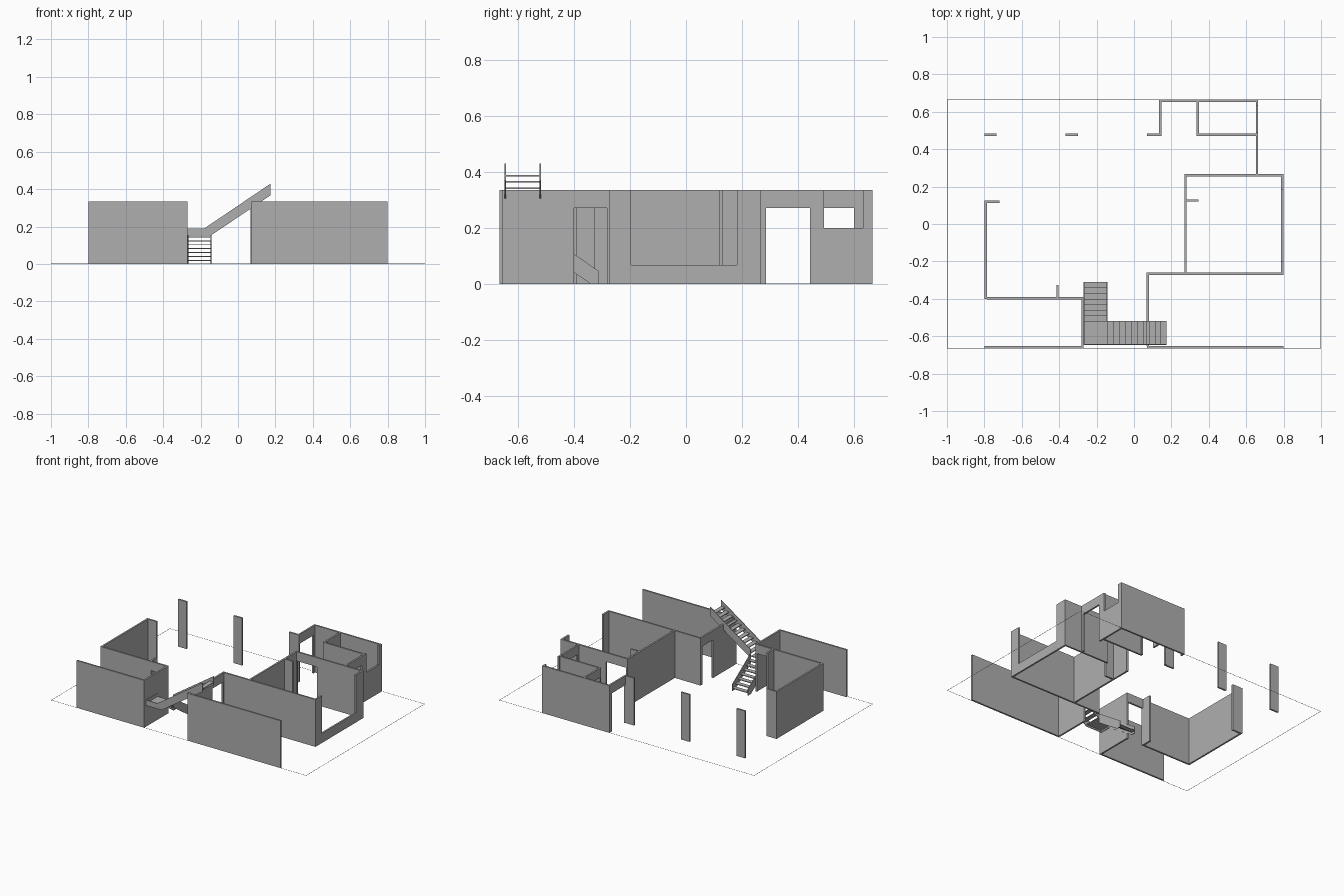
import bpy, bmesh
from mathutils import Vector

if "Cube" in bpy.data.objects:
    bpy.data.objects.remove(bpy.data.objects["Cube"])

H = 0.335      # wall height
T = 0.012      # wall thickness
DOOR = 0.27    # door head height

grey = bpy.data.materials.new("plain grey")
grey.use_nodes = True
grey.diffuse_color = (0.43, 0.43, 0.43, 1)
grey.node_tree.nodes["Principled BSDF"].inputs["Base Color"].default_value = grey.diffuse_color


def finish(name, bm):
    bmesh.ops.recalc_face_normals(bm, faces=bm.faces)
    mesh = bpy.data.meshes.new(name)
    bm.to_mesh(mesh)
    bm.free()
    mesh.materials.append(grey)
    obj = bpy.data.objects.new(name, mesh)
    bpy.context.collection.objects.link(obj)
    return obj


def add_box(bm, lo, hi):
    lo, hi = Vector(lo), Vector(hi)
    verts = bmesh.ops.create_cube(bm, size=1)["verts"]
    for v in verts:
        v.co = (lo + hi) / 2 + v.co * (hi - lo)


def boxes(name, spans):
    bm = bmesh.new()
    for lo, hi in spans:
        add_box(bm, lo, hi)
    return finish(name, bm)


def wall(name, axis, at, start, end, opening=None):
    """Wall along an axis, centred on `at`; opening is (start, end, sill, head)."""
    parts = [(start, end, 0, H)]
    if opening:
        a, b, sill, head = opening
        parts = [(start, a, 0, H), (b, end, 0, H), (a, b, 0, sill), (a, b, head, H)]
    spans = []
    for a, b, low, high in parts:
        if b - a < 1e-4 or high - low < 1e-4:
            continue
        if axis == "x":
            spans.append(((a, at - T / 2, low), (b, at + T / 2, high)))
        else:
            spans.append(((at - T / 2, a, low), (at + T / 2, b, high)))
    return boxes(name, spans)


def plate(name, axis, at, outline, thick=0.005):
    """Flat outline (run, z) standing along an axis and given a thickness."""
    bm = bmesh.new()
    off = Vector((0, thick, 0)) if axis == "x" else Vector((thick, 0, 0))
    pts = [Vector((u, at, z) if axis == "x" else (at, u, z)) - off / 2 for u, z in outline]
    face = bm.faces.new([bm.verts.new(p) for p in pts])
    new = bmesh.ops.extrude_face_region(bm, geom=[face])["geom"]
    bmesh.ops.translate(bm, vec=off, verts=[g for g in new if isinstance(g, bmesh.types.BMVert)])
    return finish(name, bm)


# Thin plot outline on the ground
X, Y, W = 1.0, 0.665, 0.002
boxes("plot_outline", [
    ((-X, -Y, 0), (X, -Y + W, 0.001)), ((-X, Y - W, 0), (X, Y, 0.001)),
    ((-X, -Y, 0), (-X + W, Y, 0.001)), ((X - W, -Y, 0), (X, Y, 0.001))])

# Front walls
wall("front_wall_right", "x", -0.659, -0.80, -0.27)
wall("front_wall_left", "x", -0.659, 0.07, 0.80)

# Right room
wall("right_room_outer_wall", "y", -0.792, -0.40, 0.125)
wall("right_room_return", "x", 0.119, -0.786, -0.72)
wall("right_room_front_wall", "x", -0.397, -0.786, -0.28, (-0.402, -0.284, 0, DOOR))
wall("right_room_stub", "y", -0.409, -0.391, -0.325)
wall("right_entry_wall", "y", -0.276, -0.653, -0.391)

# Left room, with a low sill in the outer wall
wall("left_entry_wall", "y", 0.074, -0.653, -0.272, (-0.40, -0.282, 0, DOOR))
wall("left_room_front_wall", "x", -0.266, 0.068, 0.798)
wall("left_room_outer_wall", "y", 0.792, -0.26, 0.255, (-0.197, 0.182, 0.067, H))
wall("left_room_inner_wall", "y", 0.276, -0.26, 0.255)
wall("left_room_back_wall", "x", 0.261, 0.27, 0.798, (0.285, 0.44, 0, DOOR))
wall("left_room_stub", "x", 0.125, 0.282, 0.345)

# Back rooms
wall("back_wall", "x", 0.659, 0.135, 0.663)
back_outer = wall("back_room_outer_wall", "y", 0.657, 0.267, 0.475, (0.285, 0.442, 0, DOOR))
wall("back_room_window_wall", "y", 0.657, 0.475, 0.653, (0.492, 0.632, 0.20, H))
wall("back_room_partition", "y", 0.341, 0.471, 0.653, (0.487, 0.60, 0, DOOR))
wall("back_room_front_wall", "x", 0.477, 0.347, 0.651)
wall("back_room_inner_wall", "y", 0.141, 0.471, 0.653, (0.487, 0.635, 0, DOOR))
wall("back_room_return", "x", 0.477, 0.07, 0.135)

# Free-standing piers
for name, x in (("right_pier", -0.80), ("middle_pier", -0.365)):
    wall(name, "x", 0.477, x, x + 0.066)

# Staircase: lower flight, landing, upper flight
SX0, SX1, SX2 = -0.268, -0.145, 0.175
SY0, SY1, SY2 = -0.645, -0.52, -0.31
LAND = 0.168
LOWER, UPPER = 7, 10
run = (SY2 - SY1) / LOWER
boxes("lower_treads", [
    ((SX0, SY2 - (i + 1) * run, z - 0.005), (SX1, SY2 - i * run, z))
    for i in range(LOWER) for z in [LAND * (i + 1) / (LOWER + 1)]])
boxes("landing", [((SX0, SY0, LAND - 0.005), (SX1, SY1, LAND))])
run = (SX2 - SX1) / UPPER
boxes("upper_treads", [
    ((SX1 + i * run, SY0, z - 0.005), (SX1 + (i + 1) * run, SY1, z))
    for i in range(UPPER) for z in [LAND + 0.022 * (i + 1)]])

# Stringers along the stairs
low_top, low_base = (SY2, 0.045), (-0.34, 0)
plate("lower_stringer_right", "y", SX0, [
    (SY2, 0), low_top, (SY1, 0.19), (SY0, 0.19), (SY0, 0.152), (-0.565, 0.152), low_base])
plate("lower_stringer_left", "y", SX1, [
    (SY2, 0), low_top, (SY1, 0.19), (SY1, 0.122), low_base])
plate("upper_stringer_front", "x", SY0, [
    (SX0, 0.152), (SX1, 0.152), (SX2, 0.368), (SX2, 0.43), (-0.18, 0.19), (SX0, 0.19)])
plate("upper_stringer_back", "x", SY1, [
    (SX1, 0.152), (SX2, 0.368), (SX2, 0.43), (SX1, 0.213)])
